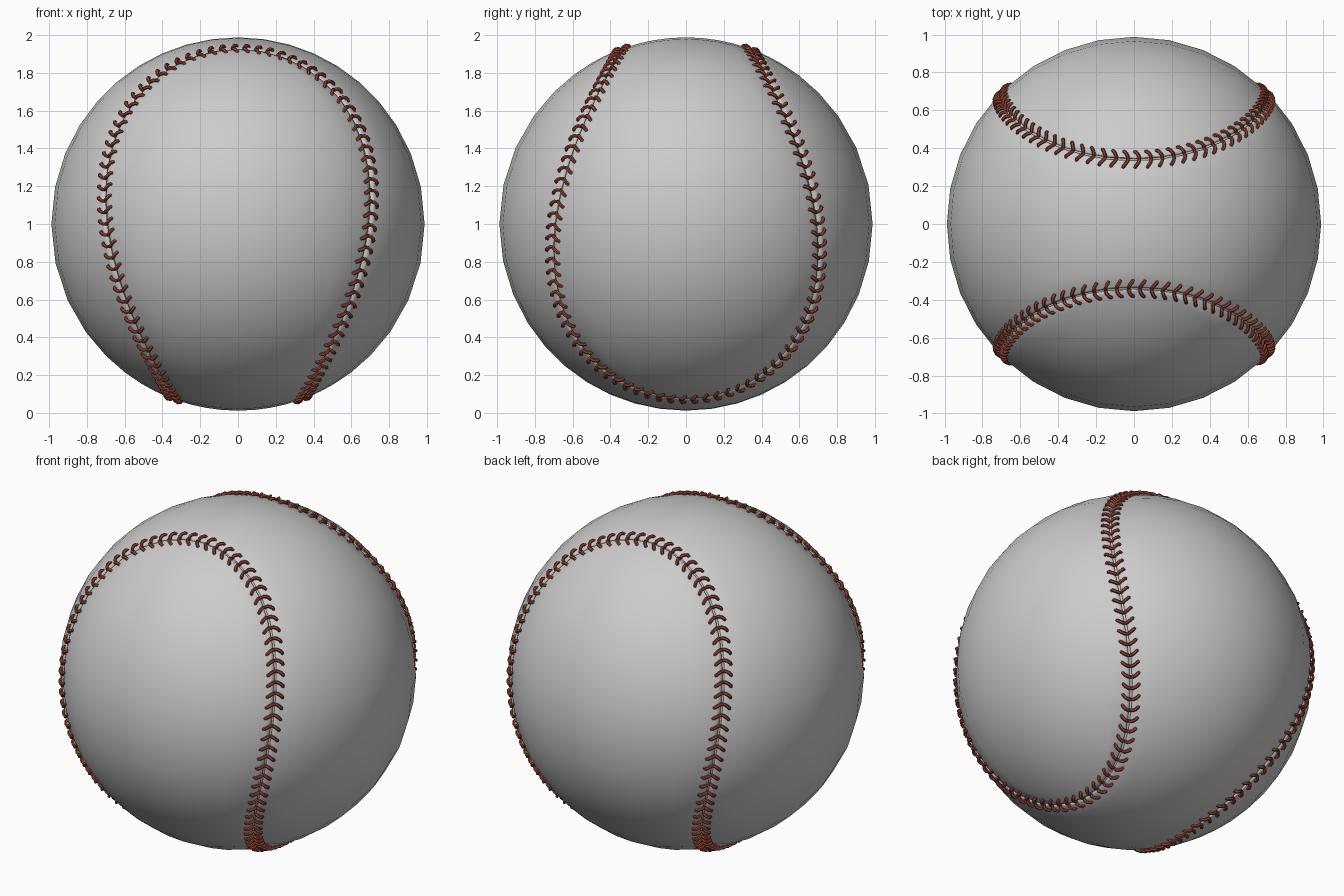
import bpy, bmesh, math
from mathutils import Vector

if "Cube" in bpy.data.objects:
    bpy.data.objects.remove(bpy.data.objects["Cube"])

R = 0.988                      # cover radius
CENTRE = Vector((0, 0, 1))
B = 0.327                      # seam shape: narrow neck half-width is A - B
A = 1 - B
C = 2 * math.sqrt(A * B)


def seam(t):
    """Unit-sphere seam curve, symmetric in four quarters."""
    x = A * math.cos(t) + B * math.cos(3 * t)
    y = A * math.sin(t) - B * math.sin(3 * t)
    s = math.sqrt(0.5)
    return Vector(((x - y) * s, (x + y) * s, C * math.sin(2 * t))).normalized()


def frame(t):
    p = seam(t)
    f = (seam(t + 1e-3) - seam(t - 1e-3)).normalized()
    return p, f, p.cross(f).normalized()


def add_mesh(name, bm):
    bmesh.ops.recalc_face_normals(bm, faces=bm.faces)
    me = bpy.data.meshes.new(name)
    bm.to_mesh(me)
    bm.free()
    ob = bpy.data.objects.new(name, me)
    ob.location = CENTRE
    bpy.context.collection.objects.link(ob)
    for p in me.polygons:
        p.use_smooth = True
    return ob


# Two interlocking cover panels: rows of arcs between mirrored seam halves
def panel(name, turned):
    bm = bmesh.new()
    rows, cols, gap = 40, 8, 0.006
    place = (lambda v: Vector((-v.y, v.x, -v.z))) if turned else (lambda v: v)
    t0 = math.radians(225)
    grid = []
    for i in range(rows + 1):
        t = t0 + math.pi * i / rows
        p, f, side = frame(t)
        if side.dot(Vector((0, 0, -1)) if i in (0, rows) else Vector((-p.x, 0, 0))) < 0:
            side = -side
        p = (p + side * gap).normalized()
        if i in (0, rows):
            p.x = 0
        q = Vector((-p.x, p.y, p.z))
        # rolled-in lip, edge, then the panel surface
        line = [p * (R - 0.03), p * (R - 0.004)]
        ang = p.angle(q)
        for j in range(cols + 1):
            k = j / cols
            k = 0.015 + 0.97 * k
            if ang > 1e-4:
                v = (p * math.sin((1 - k) * ang) + q * math.sin(k * ang)) / math.sin(ang)
            else:
                v = p.copy()
            line.append(v * R)
        line += [q * (R - 0.004), q * (R - 0.03)]
        grid.append([bm.verts.new(place(v)) for v in line])
    for r, s in zip(grid, grid[1:]):
        for j in range(len(r) - 1):
            bm.faces.new((r[j], r[j + 1], s[j + 1], s[j]))
    bmesh.ops.remove_doubles(bm, verts=bm.verts, dist=1e-4)
    return add_mesh(name, bm)


panel("cover_panel_front_back", False)
panel("cover_panel_sides", True)

# Inner core seen through the seam gap
bm = bmesh.new()
bmesh.ops.create_uvsphere(bm, u_segments=48, v_segments=32, radius=R - 0.013)
add_mesh("core", bm)

# Chevron stitches evenly spaced along the seam
N, SAMPLES = 180, 3600
ts = [2 * math.pi * i / SAMPLES for i in range(SAMPLES + 1)]
lengths = [0.0]
for a, b in zip(ts, ts[1:]):
    lengths.append(lengths[-1] + (seam(b) - seam(a)).length)

cu = bpy.data.curves.new("stitches", "CURVE")
cu.dimensions = "3D"
cu.bevel_depth = 0.0095
cu.bevel_resolution = 1
cu.use_fill_caps = True
leg = [(0.002, 0.0, -0.006), (0.013, 0.002, 0.007), (0.028, 0.010, 0.010),
       (0.040, 0.020, 0.006), (0.045, 0.025, -0.006)]   # side, forward, height
k = 0
for n in range(N):
    while lengths[k] < lengths[-1] * n / N:
        k += 1
    p, f, side = frame(ts[k])
    for sgn in (1, -1):
        sp = cu.splines.new("POLY")
        sp.points.add(len(leg) - 1)
        for pt, (s, fw, h) in zip(sp.points, leg):
            v = (p + side * s * sgn + f * fw).normalized() * (R + h)
            pt.co = (*v, 1)
stitches = bpy.data.objects.new("stitches", cu)
stitches.location = CENTRE
bpy.context.collection.objects.link(stitches)
red = bpy.data.materials.new("red_thread")
red.diffuse_color = (0.30, 0.06, 0.035, 1)
red.use_nodes = True
red.node_tree.nodes["Principled BSDF"].inputs["Base Color"].default_value = red.diffuse_color
cu.materials.append(red)
bpy.context.view_layer.objects.active = stitches
stitches.select_set(True)
bpy.ops.object.convert(target="MESH")
bpy.ops.object.shade_smooth_by_angle(angle=math.radians(50))
